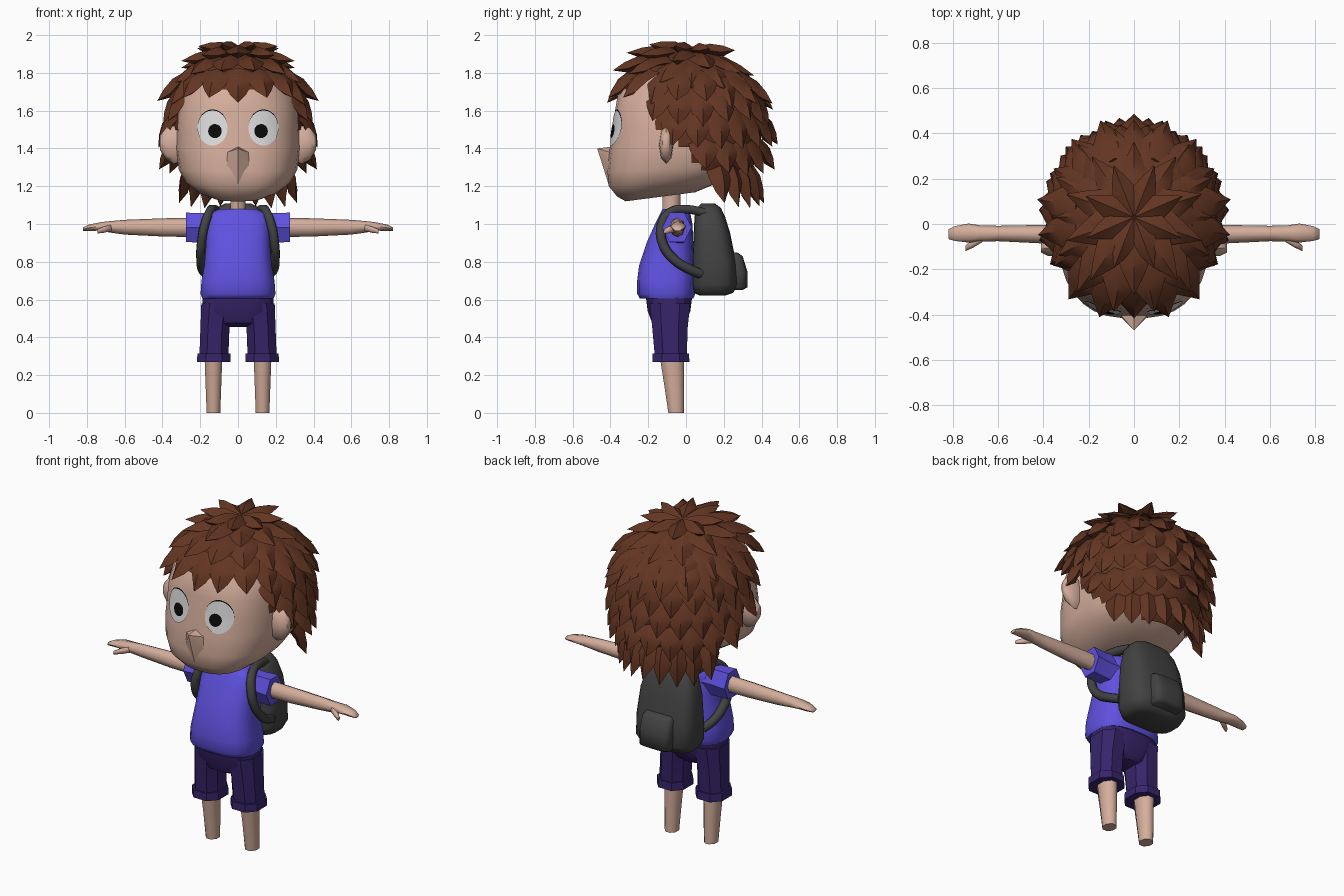
import bpy, math
from mathutils import Vector

if "Cube" in bpy.data.objects:
    bpy.data.objects.remove(bpy.data.objects["Cube"])


def material(name, r, g, b):
    m = bpy.data.materials.new(name)
    m.diffuse_color = (r, g, b, 1)
    m.use_nodes = True
    m.node_tree.nodes["Principled BSDF"].inputs["Base Color"].default_value = m.diffuse_color
    return m


SKIN = material("skin", .66, .42, .33)
HAIR = material("brown hair", .125, .036, .016)
SHIRT = material("violet shirt", .115, .083, .74)
SHORTS = material("dark purple shorts", .038, .018, .145)
PACK = material("charcoal pack", .055, .055, .055)
WHITE = material("eye white", .72, .72, .72)
BLACK = material("pupil black", .003, .003, .003)


def mesh(name, verts, faces, mat, angle=40):
    me = bpy.data.meshes.new(name)
    me.from_pydata([tuple(v) for v in verts], [], faces)
    ob = bpy.data.objects.new(name, me)
    bpy.context.collection.objects.link(ob)
    me.materials.append(mat)
    bpy.ops.object.select_all(action='DESELECT')
    ob.select_set(True)
    bpy.context.view_layer.objects.active = ob
    bpy.ops.object.mode_set(mode='EDIT')
    bpy.ops.mesh.select_all(action='SELECT')
    bpy.ops.mesh.normals_make_consistent(inside=False)
    bpy.ops.object.mode_set(mode='OBJECT')
    bpy.ops.object.shade_smooth_by_angle(angle=math.radians(angle))
    return ob


def loft(name, rings, mat, angle=40):
    n = len(rings[0])
    verts = [p for r in rings for p in r]
    faces = [(i*n+k, i*n+(k+1) % n, (i+1)*n+(k+1) % n, (i+1)*n+k)
             for i in range(len(rings)-1) for k in range(n)]
    faces += [tuple(range(n)), tuple(range(len(verts)-n, len(verts)))]
    return mesh(name, verts, faces, mat, angle)


def power(c, e):
    return math.copysign(abs(c)**(2/e), c)


def flat_ring(z, cx, rx, y0, y1, n=16, e=2.6, tilt=0):
    """Horizontal rounded-square ring from y0 to y1."""
    out = []
    for k in range(n):
        a = math.tau*(k+.5)/n
        y = (y0+y1)/2 + (y1-y0)/2*power(math.sin(a), e)
        out.append((cx+rx*power(math.cos(a), e), y, z+tilt*(y-y0)))
    return out


def side_ring(x, cy, cz, ry, rz, n=8):
    return [(x, cy+ry*math.cos(math.tau*k/n), cz+rz*math.sin(math.tau*k/n)) for k in range(n)]


# Head: z, half width, front y, back y, tilt
HEAD = [(1.12, .13, -.32, .05, .13), (1.145, .21, -.365, .14, .12), (1.2, .28, -.41, .22, .08),
        (1.28, .315, -.417, .27, .03), (1.4, .33, -.405, .3, 0), (1.5, .328, -.388, .31, 0),
        (1.6, .322, -.377, .31, 0), (1.7, .305, -.36, .28, 0), (1.8, .23, -.27, .2, 0),
        (1.85, .14, -.16, .12, 0), (1.87, .05, -.06, .06, 0)]
loft("head", [flat_ring(z, 0, w, f, b, 32, 2.6 if z < 1.65 else 2.1, t) for z, w, f, b, t in HEAD], SKIN, 60)


def face_y(x, z):
    """Front surface of the head at x, z."""
    for a, b in zip(HEAD, HEAD[1:]):
        if a[0] <= z <= b[0]:
            t = (z-a[0])/(b[0]-a[0])
            w, f, k = (a[i]+(b[i]-a[i])*t for i in (1, 2, 3))
            return (f+k)/2 - (k-f)/2*(1-min(1, abs(x)/w)**2.6)**(1/2.6)


def face_disc(name, cx, cz, rx, rz, lift, mat):
    n, rows = 24, 4
    verts = [(cx, face_y(cx, cz)-lift, cz)]
    for j in range(1, rows+1):
        for k in range(n):
            a = math.tau*k/n
            x, z = cx+rx*j/rows*math.cos(a), cz+rz*j/rows*math.sin(a)
            verts.append((x, face_y(x, z)-lift, z))
    faces = [(0, 1+k, 1+(k+1) % n) for k in range(n)]
    faces += [(1+j*n+k, 1+j*n+(k+1) % n, 1+(j+1)*n+(k+1) % n, 1+(j+1)*n+k)
              for j in range(rows-1) for k in range(n)]
    mesh(name, verts, faces, mat, 60)


# Nose wedge with a flat top, and neck
mesh("nose", [(0, -.47, 1.4), (-.07, -.39, 1.375), (.07, -.39, 1.375), (0, -.39, 1.41), (0, -.41, 1.21),
              (-.07, -.4, 1.29), (.07, -.4, 1.29)],
     [(0, 3, 1), (0, 2, 3), (0, 1, 5), (0, 5, 4), (0, 4, 6), (0, 6, 2), (1, 3, 2, 6, 4, 5)], SKIN, 50)
loft("neck", [flat_ring(z, 0, .042, -.125, -.03, 10, 2) for z in (1.02, 1.2)], SKIN)

# Shirt body
loft("shirt", [flat_ring(*r, 20, 2.8) for r in (
    (.605, 0, .19, -.245, .04), (.63, 0, .2, -.26, .05), (.7, 0, .195, -.26, .05),
    (.78, 0, .18, -.25, .045), (.9, 0, .17, -.21, .04), (1., 0, .17, -.165, .035),
    (1.05, 0, .16, -.14, .025), (1.08, 0, .1, -.125, 0))], SHIRT, 60)

# Shorts hips
loft("shorts_hips", [flat_ring(*r, 16, 2.8) for r in (
    (.455, 0, .06, -.14, -.02), (.475, 0, .13, -.18, .0), (.54, 0, .19, -.205, .025),
    (.62, 0, .19, -.215, .035))], SHORTS, 25)

for s, side in ((-1, "left"), (1, "right")):
    # Eyes with a thin dark upper lid line
    face_disc(side+"_lash", s*.135, 1.515, .079, .092, .004, BLACK)
    face_disc(side+"_eye", s*.135, 1.508, .08, .093, .006, WHITE)
    face_disc(side+"_pupil", s*.122, 1.492, .036, .037, .011, BLACK)
    # Ears
    loft(side+"_ear", [side_ring(s*x, -.105, z, ry, rz) for x, z, ry, rz in (
        (.29, 1.42, .036, .09), (.34, 1.42, .038, .1), (.38, 1.425, .036, .085), (.412, 1.43, .02, .04))], SKIN, 60)
    # Sleeves and arms
    loft(side+"_sleeve", [side_ring(s*x, -.048, z, ry, rz, 6) for x, z, ry, rz in (
        (.1, .98, .07, .1), (.18, .98, .068, .09), (.275, .982, .078, .09), (.275, .982, .05, .06))], SHIRT, 30)
    loft(side+"_arm", [side_ring(s*x, cy, z, ry, rz) for x, cy, z, ry, rz in (
        (.2, -.045, .982, .042, .052), (.4, -.045, .982, .041, .048), (.6, -.042, .983, .034, .039),
        (.68, -.042, .985, .036, .03), (.73, -.04, .987, .042, .022), (.79, -.042, .98, .033, .017),
        (.82, -.045, .972, .022, .01))], SKIN, 75)
    loft(side+"_thumb", [side_ring(s*x, cy, z, r, r, 6) for x, cy, z, r in (
        (.67, -.06, .98, .02), (.71, -.085, .97, .019), (.745, -.108, .96, .012))], SKIN, 75)
    # Shorts legs, cuffs, bare legs
    loft(side+"_shorts_leg", [flat_ring(z, s*x, r, a, b, 8, 2.4) for z, x, r, a, b in (
        (.29, .128, .082, -.17, .01), (.45, .122, .082, -.185, .015), (.58, .11, .09, -.2, .03))], SHORTS, 25)
    loft(side+"_cuff", [flat_ring(z, s*.128, r, a, b, 8, 2.4) for z, r, a, b in (
        (.27, .095, -.185, .025), (.315, .093, -.183, .022))], SHORTS, 25)
    loft(side+"_leg", [flat_ring(z, s*.13, r, a, b, 8, 2) for z, r, a, b in (
        (0, .039, -.097, -.008), (.15, .045, -.12, -.005), (.32, .052, -.148, -.005))], SKIN, 75)
    # Pack strap: swept tube over the shoulder and under the arm
    cu = bpy.data.curves.new(side+"_strap", 'CURVE')
    cu.dimensions = '3D'
    cu.bevel_depth, cu.bevel_resolution, cu.resolution_u = .026, 1, 5
    path = [(.11, .1, 1.06), (.13, .0, 1.078), (.15, -.08, 1.065), (.178, -.13, .99),
            (.195, -.12, .89), (.198, -.06, .81), (.188, .02, .76), (.165, .08, .735)]
    sp = cu.splines.new('BEZIER')
    sp.bezier_points.add(len(path)-1)
    for bp, (x, y, z) in zip(sp.bezier_points, path):
        bp.co = (s*x, y, z)
        bp.handle_left_type = bp.handle_right_type = 'AUTO'
    ob = bpy.data.objects.new(side+"_strap", cu)
    bpy.context.collection.objects.link(ob)
    cu.materials.append(PACK)

# Backpack and its pocket
loft("backpack", [flat_ring(*r, 24, 3.2) for r in (
    (.622, 0, .13, .07, .21), (.635, 0, .165, .04, .25), (.68, 0, .187, .03, .275), (.8, 0, .187, .032, .265),
    (.95, 0, .175, .04, .235), (1.04, 0, .15, .045, .207), (1.085, 0, .115, .055, .185),
    (1.108, 0, .07, .08, .155))], PACK, 60)
loft("pack_pocket", [flat_ring(*r, 20, 4) for r in (
    (.65, 0, .085, .2, .3), (.665, 0, .1, .2, .325), (.75, 0, .1, .2, .325),
    (.83, 0, .095, .2, .3), (.85, 0, .08, .2, .27))], PACK, 60)

# Hair cap: dome cut along a hairline that drops behind the ears
CY = .03


def hairline(y):
    return 1.71 if y < -.16 else 1.5 if y < -.04 else 1.42 - .85*min(.28, y+.04)


N, R = 40, 24
cap, quads = [], []
for i in range(R+1):
    t = .04 + (math.pi*.84)*i/R
    for k in range(N):
        a = math.tau*k/N
        depth = .37 if math.cos(a) > 0 else .455
        cap.append((.352*math.sin(t)*math.sin(a), CY+depth*math.sin(t)*math.cos(a), 1.5+.41*math.cos(t)))
for i in range(R):
    for k in range(N):
        q = (i*N+k, i*N+(k+1) % N, (i+1)*N+(k+1) % N, (i+1)*N+k)
        mid = sum((Vector(cap[j]) for j in q), Vector())/4
        if mid.z > hairline(mid.y):
            quads.append(q)
mesh("hair_cap", cap, quads + [tuple(range(N))], HAIR, 40)

# Hair locks: root z, root radius, tip z, tip radius, count, reach in degrees from the back, width
ROWS = [(1.93, .0, 1.945, .23, 8, 180, .075), (1.92, .04, 1.845, .31, 10, 180, .095),
        (1.87, .15, 1.745, .38, 14, 180, .1), (1.81, .255, 1.645, .425, 18, 180, .095),
        (1.72, .31, 1.53, .41, 14, 118, .095), (1.6, .335, 1.415, .43, 13, 103, .095),
        (1.46, .33, 1.27, .41, 10, 80, .095), (1.34, .28, 1.13, .355, 9, 62, .085)]
verts, faces = [], []


def lock(a, rz, rr, tz, tr, w, slope):
    out = Vector((math.sin(a), math.cos(a)*1.05, 0))
    across = Vector((math.cos(a), -math.sin(a), 0))
    base = Vector((0, CY, 0))
    # the forehead is square, so push front locks outward
    if math.cos(a) < -.5:
        rr, tr = rr*1.13, tr*1.04
    root, tip = base+out*rr+Vector((0, 0, rz)), base+out*tr+Vector((0, 0, tz))
    # the crown leans forward: higher in front, lower behind
    root.z -= slope*(root.y+.03)
    tip.z -= slope*(tip.y+.03)
    normal = across.cross(tip-root).normalized()
    if normal.dot(out+Vector((0, 0, 1))) < 0:
        normal = -normal
    b = len(verts)
    for f, lift, ww in ((0, .0, .85), (.42, .022, .82), (.72, .012, .45)):
        p = root.lerp(tip, f) + normal*lift
        verts.extend([p-across*w*ww-normal*.022, p+normal*.012, p+across*w*ww-normal*.022, p-normal*.045])
    verts.append(tip)
    for j in (0, 4):
        faces.extend([(b+j+k, b+j+(k+1) % 4, b+j+4+(k+1) % 4, b+j+4+k) for k in range(4)])
    faces.extend([(b+8+k, b+8+(k+1) % 4, b+12) for k in range(4)])
    faces.append((b, b+1, b+2, b+3))


for i, (rz, rr, tz, tr, n, reach, w) in enumerate(ROWS):
    for k in range(n):
        if reach == 180:
            deg = 360*(k + .5*(i % 2 == 0))/n
            deg = deg-360 if deg > 180 else deg
        else:
            deg = -reach + 2*reach*k/(n-1)
        # uneven tips, the same on both sides
        vary = math.cos(abs(deg)*.0873*(i+3)+i)
        drop = .035*math.cos(math.radians(deg)) if i == 7 else 0
        lock(math.radians(deg), rz, rr, tz+.02*vary-drop, tr*(1+.035*vary), w, (.15, .18, .14, .04)[i] if i < 4 else 0)
mesh("hair_locks", verts, faces, HAIR, 50)
